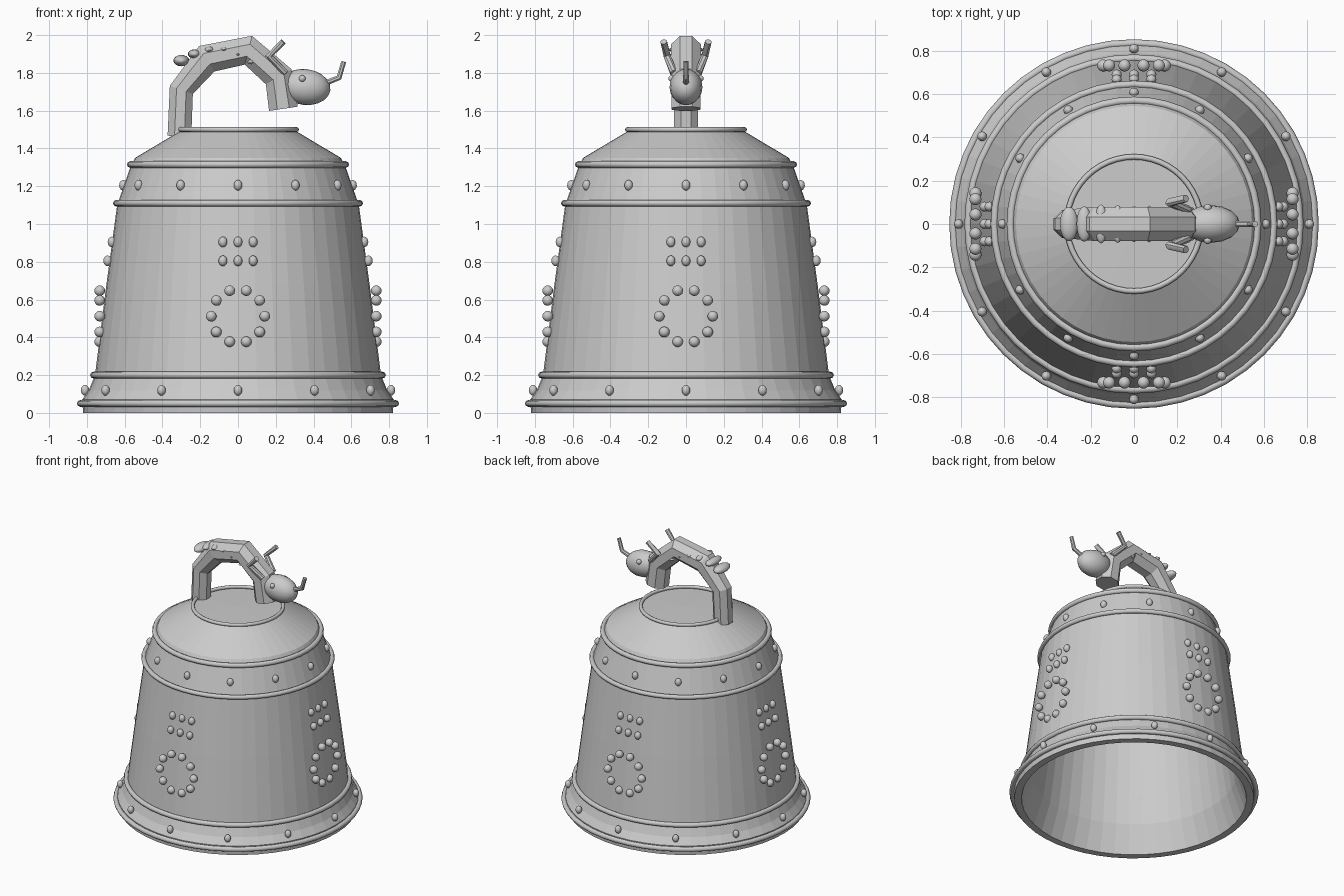
import bpy, bmesh, math
from mathutils import Vector, Matrix

cube = bpy.data.objects.get("Cube")
if cube:
    bpy.data.objects.remove(cube, do_unlink=True)

metal = bpy.data.materials.new("grey metal")
metal.use_nodes = True
GREY = (0.6, 0.6, 0.6, 1)
metal.diffuse_color = GREY
metal.node_tree.nodes["Principled BSDF"].inputs["Base Color"].default_value = GREY


def finish(name, bm, angle=None):
    """Turn a bmesh into an object; angle gives smooth shading."""
    bmesh.ops.recalc_face_normals(bm, faces=bm.faces)
    mesh = bpy.data.meshes.new(name)
    bm.to_mesh(mesh)
    bm.free()
    mesh.materials.append(metal)
    ob = bpy.data.objects.new(name, mesh)
    bpy.context.collection.objects.link(ob)
    if angle:
        bpy.ops.object.select_all(action='DESELECT')
        ob.select_set(True)
        bpy.context.view_layer.objects.active = ob
        bpy.ops.object.shade_smooth_by_angle(angle=math.radians(angle))
    return ob


def lathe(name, profile, steps=48, closed=False, angle=None):
    """Spin an (r, z) profile about the vertical axis."""
    bm = bmesh.new()
    vs = [bm.verts.new((r, 0, z)) for r, z in profile]
    es = [bm.edges.new(p) for p in zip(vs, vs[1:])]
    if closed:
        es.append(bm.edges.new((vs[-1], vs[0])))
    bmesh.ops.spin(bm, geom=vs + es, axis=(0, 0, 1), cent=(0, 0, 0),
                   angle=2 * math.pi, steps=steps)
    bmesh.ops.remove_doubles(bm, verts=bm.verts, dist=0.0002)
    return finish(name, bm, angle)


def ellipsoid(bm, centre, half, turn=Matrix()):
    m = Matrix.Translation(centre) @ turn @ Matrix.Diagonal((*half, 1))
    bmesh.ops.create_uvsphere(bm, u_segments=16, v_segments=10, radius=1, matrix=m)


def tube(name, path, sides, angle=None):
    """Loft rings along (x, y, z, radius) points, capped at both ends."""
    bm = bmesh.new()
    pts = [Vector(p[:3]) for p in path]
    rings = []
    for i, p in enumerate(pts):
        d = (pts[min(i + 1, len(pts) - 1)] - pts[max(i - 1, 0)]).normalized()
        side = Vector((0, 1, 0))
        side = (side - d * side.dot(d)).normalized()
        up = d.cross(side)
        ring = []
        for k in range(sides):
            a = 2 * math.pi * (k + 0.5) / sides
            ring.append(bm.verts.new(p + path[i][3] * (side * math.cos(a) + up * math.sin(a))))
        rings.append(ring)
    for r0, r1 in zip(rings, rings[1:]):
        for k in range(sides):
            j = (k + 1) % sides
            bm.faces.new((r0[k], r0[j], r1[j], r1[k]))
    bm.faces.new(rings[0])
    bm.faces.new(rings[-1])
    return finish(name, bm, angle)


# Hollow bell body: outer wall up, inner wall back down
outer = [(.82, 0), (.825, .07), (.79, .12), (.757, .2), (.732, .4), (.698, .67),
         (.64, 1.1), (.567, 1.31), (.545, 1.35), (.31, 1.49), (0, 1.495)]
inner = [(0, 1.43), (.29, 1.42), (.5, 1.29), (.58, 1.08), (.67, .4), (.70, .2), (.77, 0)]
lathe("bell_body", outer + inner, closed=True)

# Raised ring bands
bands = {"rim_band": (.835, .05, .018), "lower_band": (.765, .2, .018),
         "upper_band": (.645, 1.11, .017), "shoulder_band": (.57, 1.315, .018),
         "crown_band": (.31, 1.5, .013)}
for name, (r, z, t) in bands.items():
    circle = [(r + t * math.cos(k * math.pi / 4), z + t * math.sin(k * math.pi / 4))
              for k in range(8)]
    lathe(name, circle, closed=True, angle=50)

# Rows of studs round the lip and the shoulder
for name, r, z in (("lip_studs", .81, .12), ("shoulder_studs", .607, 1.205)):
    bm = bmesh.new()
    for k in range(12):
        a = k * math.pi / 6
        ellipsoid(bm, (r * math.cos(a), r * math.sin(a), z), (.022, .022, .028))
    finish(name, bm, 60)

# Stud emblem on each of the four sides: a ring and two rows of three
for q, label in enumerate(("front", "left", "back", "right")):
    turn = Matrix.Rotation(q * math.pi / 2, 4, 'Z')
    bm = bmesh.new()
    for k in range(10):
        a = k * math.pi / 5
        c = Vector((.142 * math.cos(a), -.732, .512 + .142 * math.sin(a)))
        ellipsoid(bm, turn @ c, (.028,) * 3)
    for z, r in ((.805, .69), (.905, .667)):
        for x in (-.08, 0, .08):
            ellipsoid(bm, turn @ Vector((x, -r, z)), (.023, .023, .028))
    finish(label + "_emblem_studs", bm, 60)

# Arched creature forming the handle
tube("handle_body", [(-.31, 0, 1.465, .068), (-.30, 0, 1.71, .07), (-.165, 0, 1.875, .085),
                     (.055, 0, 1.92, .085), (.215, 0, 1.78, .085), (.24, 0, 1.61, .083)], 8)

# Flattened plates across the back, shrinking towards the head
bm = bmesh.new()
plates = [(-.30, 1.865, .042, .08, .03), (-.23, 1.9, .035, .082, .025),
          (-.152, 1.922, .03, .09, .021), (-.075, 1.925, .027, .088, .019),
          (0, 1.897, .024, .085, .017), (.07, 1.86, .026, .085, .02)]
for x, z, hx, hy, hz in plates:
    ellipsoid(bm, (x, 0, z), (hx, hy, hz))
finish("back_plates", bm, 60)

# Head and eyes
bm = bmesh.new()
ellipsoid(bm, (.355, 0, 1.725), (.135, .087, .095), Matrix.Rotation(.12, 4, 'Y'))
finish("head", bm, 60)
bm = bmesh.new()
for s in (-1, 1):
    ellipsoid(bm, (.34, s * .075, 1.77), (.018,) * 3)
finish("eyes", bm, 60)

# Horns: a bent pair on the neck and one on the snout
for s, label in ((1, "left"), (-1, "right")):
    tube(label + "_horn", [(.25, s * .065, 1.80, .02), (.165, s * .1, 1.89, .02),
                           (.24, s * .118, 1.965, .018)], 8, 40)
tube("snout_horn", [(.46, 0, 1.745, .016), (.535, 0, 1.775, .016), (.56, 0, 1.86, .014)], 8, 40)
